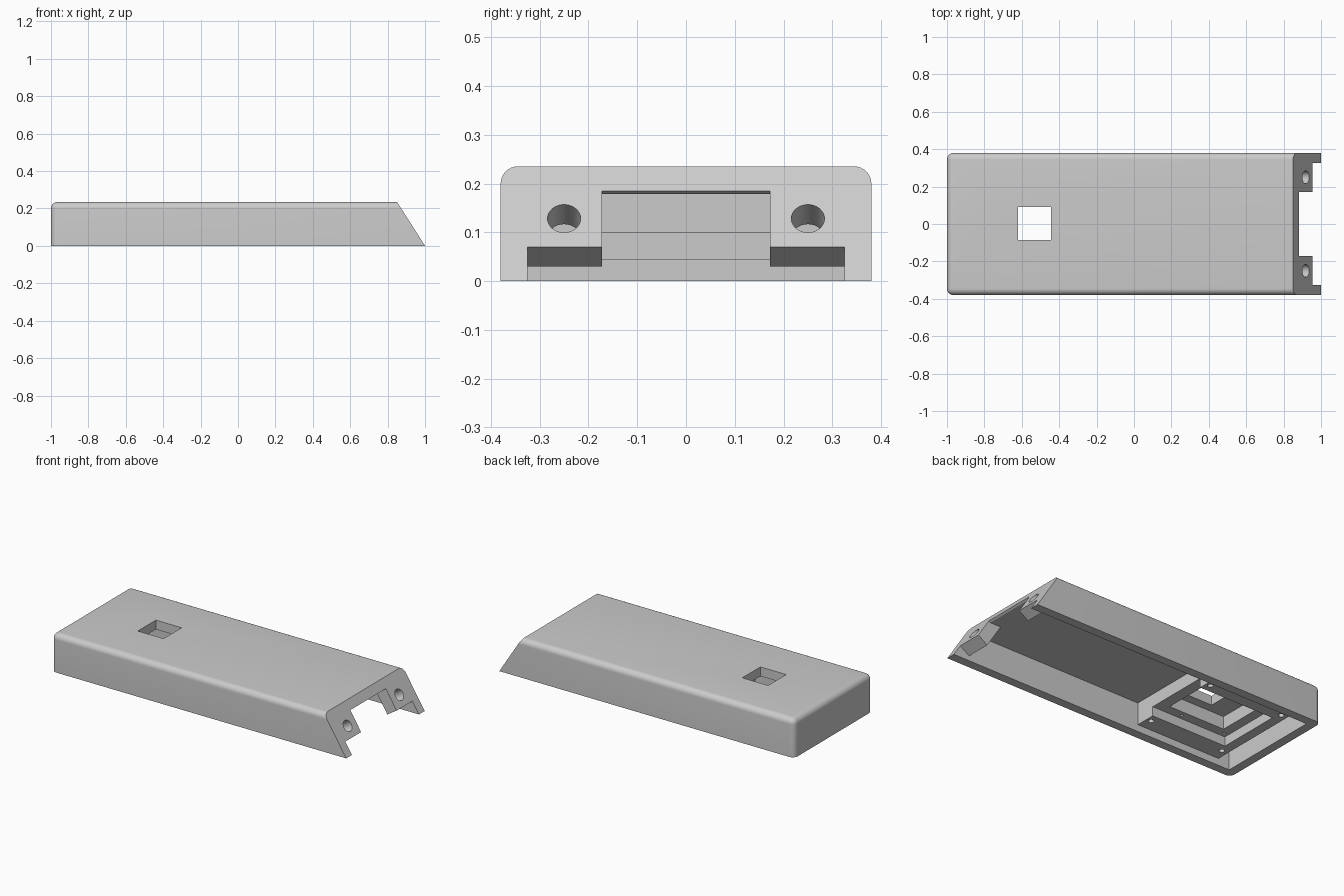
import bpy, bmesh, math
from mathutils import Vector, Matrix

if "Cube" in bpy.data.objects:
    bpy.data.objects.remove(bpy.data.objects["Cube"])

grey = bpy.data.materials.new("plain grey")
grey.use_nodes = True
grey.diffuse_color = (0.6, 0.6, 0.6, 1)
grey.node_tree.nodes["Principled BSDF"].inputs["Base Color"].default_value = (0.6, 0.6, 0.6, 1)

HALF_W, HEIGHT, INNER_W, CEILING = 0.38, 0.235, 0.325, 0.178
normal = Vector((0.843, 0, 0.538))  # outward direction of the sloped end


def finish(name, bm):
    bmesh.ops.recalc_face_normals(bm, faces=bm.faces)
    mesh = bpy.data.meshes.new(name)
    bm.to_mesh(mesh)
    bm.free()
    obj = bpy.data.objects.new(name, mesh)
    bpy.context.collection.objects.link(obj)
    mesh.materials.append(grey)
    return obj


def prism(name, profile, y0, y1):
    """Extrude an xz outline from y0 to y1."""
    bm = bmesh.new()
    face = bm.faces.new([bm.verts.new((x, y0, z)) for x, z in profile])
    out = bmesh.ops.extrude_face_region(bm, geom=[face])
    verts = [v for v in out["geom"] if isinstance(v, bmesh.types.BMVert)]
    bmesh.ops.translate(bm, vec=(0, y1 - y0, 0), verts=verts)
    return finish(name, bm)


def box(name, x0, x1, y0, y1, z0, z1):
    return prism(name, [(x0, z0), (x1, z0), (x1, z1), (x0, z1)], y0, y1)


def rod(name, centre, axis, radius, length):
    bm = bmesh.new()
    turn = Vector((0, 0, 1)).rotation_difference(axis).to_matrix().to_4x4()
    bmesh.ops.create_cone(bm, cap_ends=True, segments=32, radius1=radius, radius2=radius,
                          depth=length, matrix=Matrix.Translation(centre) @ turn)
    return finish(name, bm)


def cut(target, cutter):
    cutter.hide_render = True
    mod = target.modifiers.new("cut", "BOOLEAN")
    mod.operation, mod.solver, mod.object = "DIFFERENCE", "EXACT", cutter
    bpy.context.view_layer.objects.active = target
    bpy.ops.object.modifier_apply(modifier=mod.name)
    bpy.data.objects.remove(cutter)


def smooth(obj):
    bpy.ops.object.select_all(action="DESELECT")
    obj.select_set(True)
    bpy.context.view_layer.objects.active = obj
    bpy.ops.object.shade_smooth_by_angle(angle=math.radians(30))


# Outer case: round the long top edges and the square end
case = box("case", -1, 1.2, -HALF_W, HALF_W, 0, HEIGHT)
bm = bmesh.new()
bm.from_mesh(case.data)


def rounded(edge):
    a, b = (v.co for v in edge.verts)
    mid = (a + b) / 2
    top = mid.z > HEIGHT - 0.01 and mid.x < 1.1
    upright = abs(a.z - b.z) > 0.1 and mid.x < -0.9
    return top or upright


bmesh.ops.bevel(bm, geom=[e for e in bm.edges if rounded(e)], offset=0.035,
                offset_type="OFFSET", segments=8, profile=0.5, affect="EDGES")
bm.to_mesh(case.data)
bm.free()

# Sloped end
cut(case, prism("slope_cutter", [(1.064, -0.1), (1.5, -0.1), (1.5, 0.5), (0.681, 0.5)], -1, 1))
# Main cavity, leaving a thick band behind the slope
cut(case, prism("cavity_cutter", [(-0.945, -0.1), (0.975, -0.1), (0.798, CEILING),
                                  (-0.945, CEILING)], -INNER_W, INNER_W))
# Wide low opening beneath the screw bosses
cut(case, prism("low_cutter", [(1.124, 0.178), (0.871, 0.016), (0.871, -0.1),
                               (1.124, -0.1)], -INNER_W, INNER_W))
# Tall opening between the bosses
cut(case, prism("opening_cutter", [(1.051, 0.293), (0.871, CEILING), (0.7, CEILING),
                                   (0.7, -0.12), (1.051, -0.12)], -0.172, 0.172))
# Screw holes square to the slope
for side in (-1, 1):
    cut(case, rod("screw_cutter", Vector((0.918, side * 0.25, 0.128)), normal, 0.034, 0.3))
# Window in the top
cut(case, box("window_cutter", -0.62, -0.445, -0.085, 0.09, 0.1, 0.4))
smooth(case)

# Mounting frame hanging from the ceiling
frame = box("mounting_frame", -0.87, -0.30, -INNER_W - 0.005, INNER_W + 0.005, 0.043, 0.19)
cut(frame, box("tray_cutter", -0.81, -0.2, -0.2, 0.2, 0, 0.1))
cut(frame, box("pocket_cutter", -0.75, -0.37, -0.14, 0.14, 0, 0.3))
for x in (-0.83, -0.33):
    for y in (-0.25, 0.25):
        cut(frame, rod("bore_cutter", Vector((x, y, 0.08)), Vector((0, 0, 1)), 0.016, 0.15))
for x in (-0.78, -0.48):
    for y in (-0.17, 0.17):
        cut(frame, rod("pin_cutter", Vector((x, y, 0.1)), Vector((0, 0, 1)), 0.008, 0.1))
smooth(frame)
